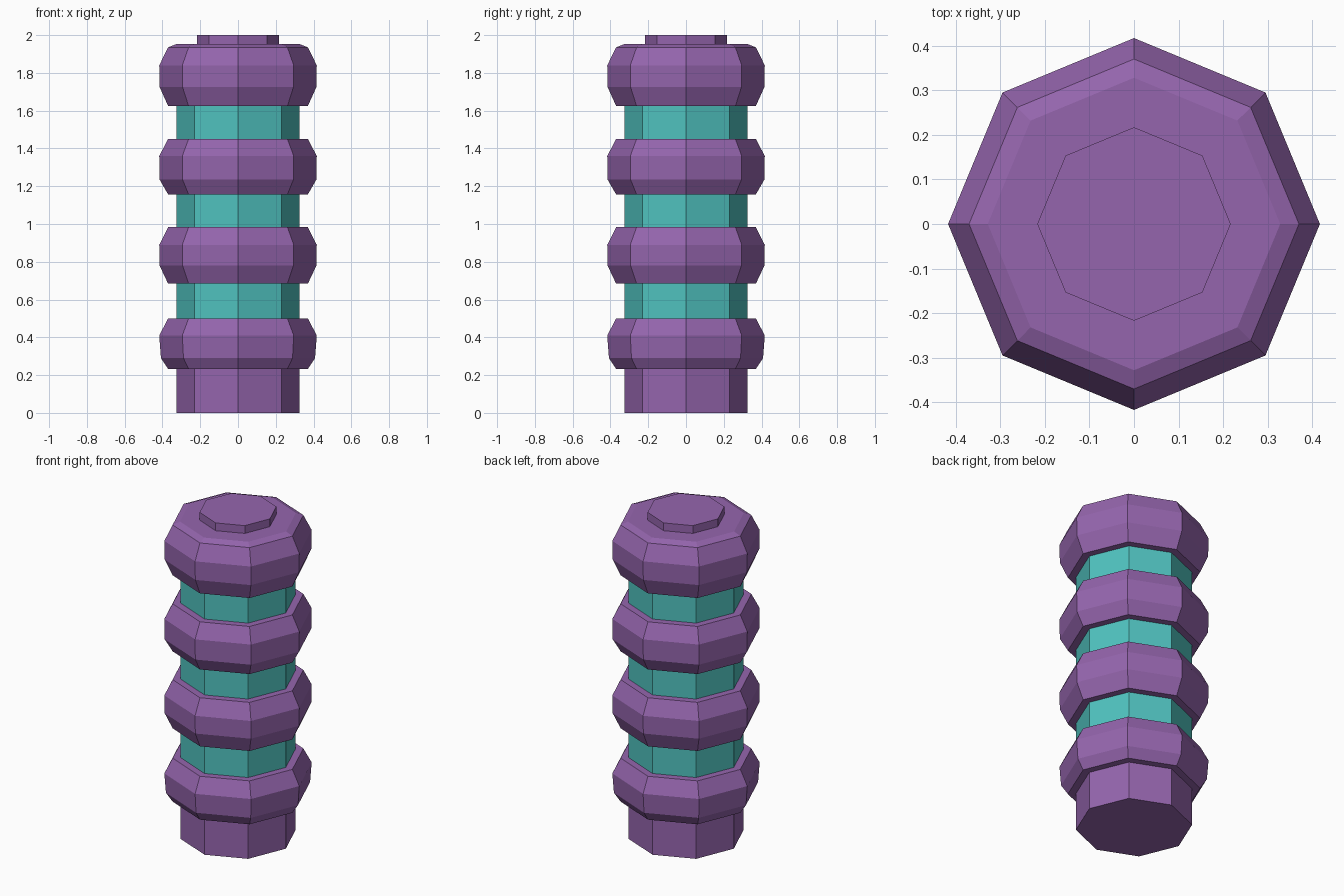
import bpy, bmesh, math

if "Cube" in bpy.data.objects:
    bpy.data.objects.remove(bpy.data.objects["Cube"])

SIDES = 8
R_CORE, R_EDGE, R_MID = 0.325, 0.37, 0.417


def material(name, color):
    m = bpy.data.materials.new(name)
    m.diffuse_color = color
    m.use_nodes = True
    m.node_tree.nodes["Principled BSDF"].inputs["Base Color"].default_value = m.diffuse_color
    return m


PURPLE = material("purple", (0.30, 0.13, 0.42, 1))
TEAL = material("teal", (0.08, 0.54, 0.52, 1))


def lathe(name, profile, mat, cap_bottom=False, cap_top=False):
    """Octagonal turned part from (radius, z) points listed bottom to top."""
    bm = bmesh.new()
    rings = []
    for r, z in profile:
        rings.append([bm.verts.new((r * math.cos(i * math.tau / SIDES),
                                    r * math.sin(i * math.tau / SIDES), z))
                      for i in range(SIDES)])
    for a, b in zip(rings, rings[1:]):
        for i in range(SIDES):
            j = (i + 1) % SIDES
            bm.faces.new((a[i], a[j], b[j], b[i]))
    if cap_bottom:
        bm.faces.new(rings[0][::-1])
    if cap_top:
        bm.faces.new(rings[-1])
    me = bpy.data.meshes.new(name)
    bm.to_mesh(me)
    bm.free()
    me.materials.append(mat)
    ob = bpy.data.objects.new(name, me)
    bpy.context.collection.objects.link(ob)
    return ob


# Plain foot of the handle
lathe("foot", [(R_CORE, 0), (R_CORE, 0.233)], PURPLE, cap_bottom=True)

# Raised grip rings: bottom, lower shoulder, upper shoulder, top
levels = [(0.233, 0.29, 0.41, 0.50),
          (0.684, 0.78, 0.89, 0.983),
          (1.157, 1.235, 1.36, 1.45)]
for n, (z0, z1, z2, z3) in enumerate(levels):
    low = 0.408 if n == 0 else 0.415
    lathe(f"grip_ring_{n + 1}",
          [(R_CORE, z0), (R_EDGE, z0), (low, z1), (R_MID, z2),
           (R_EDGE, z3), (R_CORE, z3)], PURPLE)

# Teal bands between the rings
bands = [(0.50, 0.684), (0.983, 1.157), (1.45, 1.625)]
for n, (z0, z1) in enumerate(bands):
    lathe(f"band_{n + 1}", [(R_CORE, z0), (R_CORE, z1)], TEAL)

# Head ring with its chamfered top and small raised button
lathe("head", [(R_CORE, 1.625), (R_EDGE, 1.625), (0.415, 1.725), (R_MID, 1.84),
               (R_EDGE, 1.935), (0.328, 1.952), (0.217, 1.952)], PURPLE)
lathe("button", [(0.217, 1.952), (0.217, 2.0)], PURPLE, cap_top=True)
